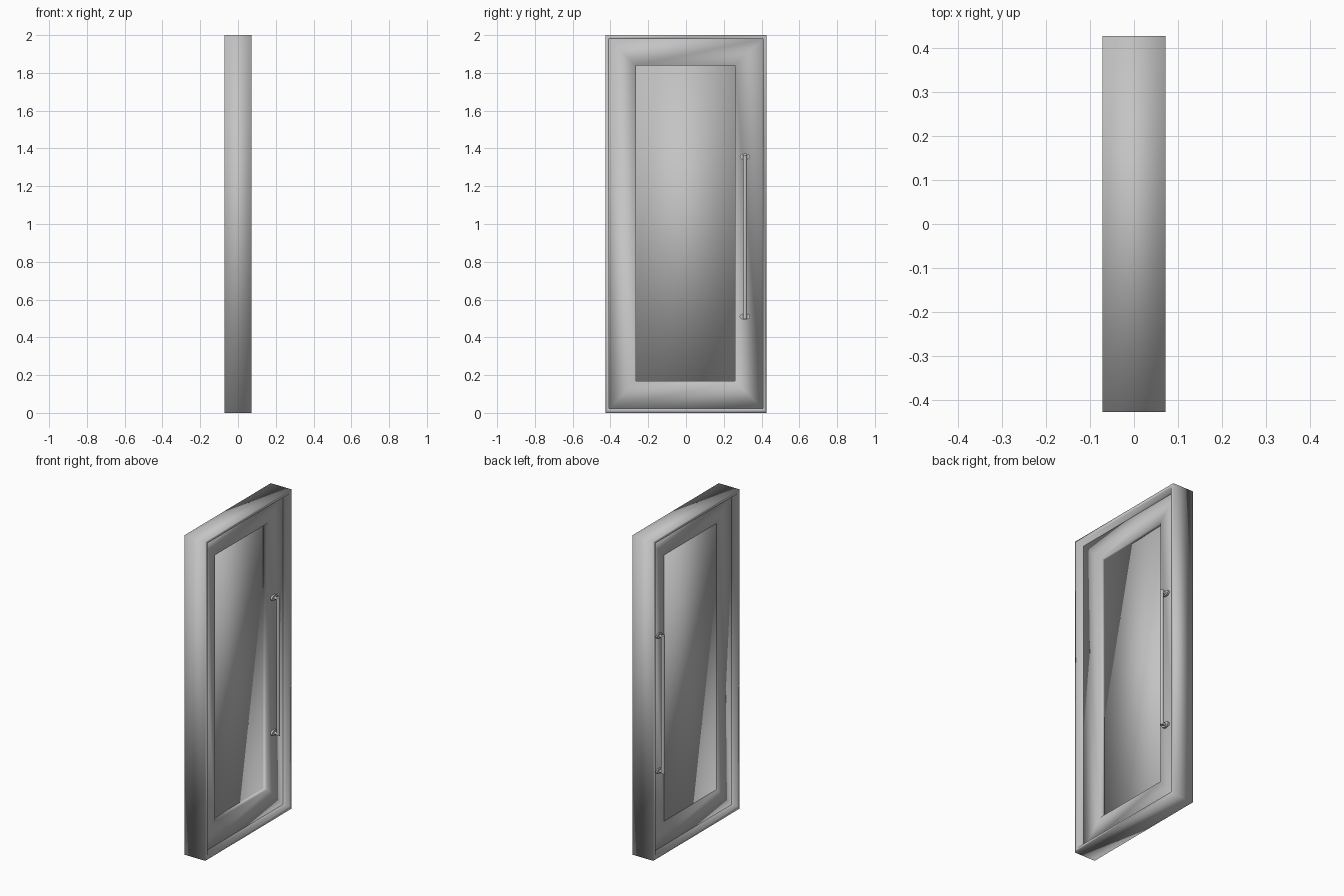
import bpy, bmesh
from math import pi
from mathutils import Matrix, Vector

cube = bpy.data.objects.get("Cube")
if cube:
    bpy.data.objects.remove(cube)

grey = bpy.data.materials.new("plain grey")
grey.use_nodes = True
grey.diffuse_color = (0.55, 0.55, 0.55, 1)
grey.node_tree.nodes["Principled BSDF"].inputs["Base Color"].default_value = (0.55, 0.55, 0.55, 1)


def finish(name, bm, smooth=True):
    bmesh.ops.recalc_face_normals(bm, faces=bm.faces)
    mesh = bpy.data.meshes.new(name)
    bm.to_mesh(mesh)
    bm.free()
    mesh.materials.append(grey)
    for p in mesh.polygons:
        p.use_smooth = smooth
    obj = bpy.data.objects.new(name, mesh)
    bpy.context.collection.objects.link(obj)
    return obj


def rect(y0, y1, z0, z1):
    return [(y0, z0), (y1, z0), (y1, z1), (y0, z1)]


def ring(name, outer, inner, x0, x1):
    """Rectangular surround: a four-point section swept round the opening."""
    bm = bmesh.new()
    loops = [[bm.verts.new((x, y, z)) for y, z in r]
             for x, r in ((x0, outer), (x1, outer), (x1, inner), (x0, inner))]
    for k in range(4):
        a, b = loops[k], loops[(k + 1) % 4]
        for i in range(4):
            j = (i + 1) % 4
            bm.faces.new((a[i], a[j], b[j], b[i]))
    return finish(name, bm)


def cylinder(bm, centre, radius, length, axis, squash=1.0):
    turn = Matrix.Rotation(pi / 2, 4, 'Y') if axis == 'X' else Matrix.Identity(4)
    place = Matrix.Translation(centre) @ Matrix.Diagonal((1, 1, squash, 1)) @ turn
    bmesh.ops.create_cone(bm, cap_ends=True, segments=20, radius1=radius,
                          radius2=radius, depth=length, matrix=place)


# Surround, door leaf and pane
outside = rect(-0.427, 0.427, 0, 2)
reveal = rect(-0.407, 0.407, 0.022, 1.98)
opening = rect(-0.264, 0.259, 0.17, 1.84)
ring("outer_frame", outside, reveal, -0.072, 0.072)
ring("door_leaf", reveal, opening, -0.03, 0.026)

bm = bmesh.new()
bmesh.ops.create_cube(bm, size=1)
for v in bm.verts:
    v.co = Vector((-0.008 if v.co.x > 0 else -0.026,
                   0.259 if v.co.y > 0 else -0.264,
                   1.84 if v.co.z > 0 else 0.17))
finish("glass_pane", bm)

# Pull handle on each face: upright bar, two posts with oval rosettes
for side, label in ((1, "left"), (-1, "right")):
    bm = bmesh.new()
    y = 0.312
    cylinder(bm, (side * 0.06, y, 0.933), 0.011, 0.866, 'Z')
    for z in (0.51, 1.356):
        cylinder(bm, (side * 0.042, y, z), 0.009, 0.04, 'X')
        cylinder(bm, (side * 0.031, y, z), 0.028, 0.014, 'X', 0.6)
    handle = finish(label + "_handle", bm)
    bpy.ops.object.select_all(action='DESELECT')
    handle.select_set(True)
    bpy.context.view_layer.objects.active = handle
    bpy.ops.object.shade_smooth_by_angle(angle=0.7)
